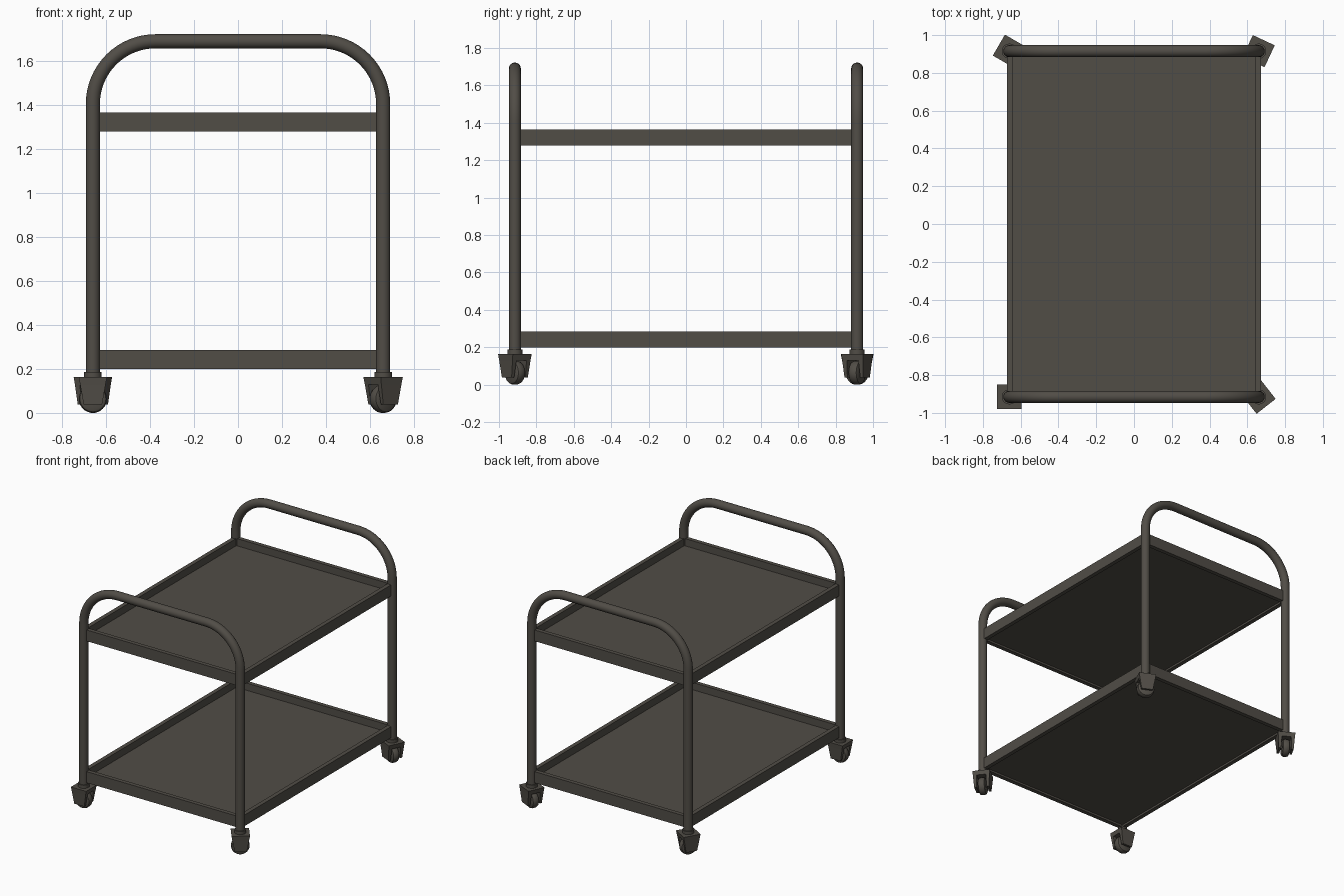
import bpy, bmesh, math
from mathutils import Matrix, Vector

if "Cube" in bpy.data.objects:
    bpy.data.objects.remove(bpy.data.objects["Cube"])

LEG_X, LEG_Y, TUBE_R = 0.66, 0.915, 0.032

steel = bpy.data.materials.new("dark grey steel")
steel.diffuse_color = (0.082, 0.074, 0.062, 1)
steel.use_nodes = True
steel.node_tree.nodes["Principled BSDF"].inputs["Base Color"].default_value = steel.diffuse_color


def finish(name, bm, smooth=False):
    bmesh.ops.recalc_face_normals(bm, faces=bm.faces)
    me = bpy.data.meshes.new(name)
    bm.to_mesh(me)
    bm.free()
    ob = bpy.data.objects.new(name, me)
    bpy.context.collection.objects.link(ob)
    me.materials.append(steel)
    if smooth:
        shade(ob)
    return ob


def shade(ob):
    bpy.ops.object.select_all(action='DESELECT')
    ob.select_set(True)
    bpy.context.view_layer.objects.active = ob
    bpy.ops.object.shade_smooth_by_angle(angle=math.radians(35))


def box(bm, x0, x1, y0, y1, z0, z1):
    m = Matrix.Translation(((x0 + x1) / 2, (y0 + y1) / 2, (z0 + z1) / 2))
    m = m @ Matrix.Diagonal((x1 - x0, y1 - y0, z1 - z0, 1))
    bmesh.ops.create_cube(bm, size=1, matrix=m)


def loft(bm, loops):
    """Closed solid through a list of equal-length point loops."""
    rings = [[bm.verts.new(p) for p in loop] for loop in loops]
    n = len(rings[0])
    for a, b in zip(rings, rings[1:]):
        for i in range(n):
            bm.faces.new((a[i], a[(i + 1) % n], b[(i + 1) % n], b[i]))
    bm.faces.new(rings[0])
    bm.faces.new(rings[-1])


def rect(x, y0, y1, z):
    return [(-x, y0, z), (x, y0, z), (x, y1, z), (-x, y1, z)]


# Hoop frames: two legs joined by a rounded handle
def hoop(name, y):
    bend, top = 0.285, 1.69
    half = [(LEG_X, 0.18)]
    for i in range(17):
        a = math.pi / 2 * i / 16
        half.append((LEG_X - bend + bend * math.cos(a), top - bend + bend * math.sin(a)))
    path = half + [(-x, z) for x, z in reversed(half)]
    bm = bmesh.new()
    loops = []
    for i, (x, z) in enumerate(path):
        p0, p1 = path[max(i - 1, 0)], path[min(i + 1, len(path) - 1)]
        t = Vector((p1[0] - p0[0], 0, p1[1] - p0[1])).normalized()
        if i in (0, len(path) - 1):
            t = Vector((0, 0, 1 if i == 0 else -1))
        side = Vector((0, 1, 0)).cross(t)
        loops.append([Vector((x, y, z)) + TUBE_R * (math.cos(a) * side + math.sin(a) * Vector((0, 1, 0)))
                      for a in (2 * math.pi * k / 24 for k in range(24))])
    loft(bm, loops)
    finish(name, bm, True)


hoop("front_hoop_frame", -LEG_Y)
hoop("back_hoop_frame", LEG_Y)


# Trays: floor panel inside four rim bars
def tray(name, z):
    X, Y, w, h = 0.672, 0.926, 0.032, 0.085
    bm = bmesh.new()
    for s in (-1, 1):
        xs = sorted((s * X, s * (X - w)))
        ys = sorted((s * Y, s * (Y - w)))
        box(bm, *xs, -Y, Y, z, z + h)
        box(bm, -X + w, X - w, *ys, z, z + h)
    box(bm, -X + w, X - w, -Y + w, Y - w, z + 0.015, z + 0.03)
    finish(name, bm)


tray("lower_tray", 0.20)
tray("upper_tray", 1.28)


# Casters: stem, tapered fork and wheel, each swivelled its own way
def caster(name, x, y, degrees):
    place = Matrix.Translation((x, y, 0)) @ Matrix.Rotation(math.radians(degrees), 4, 'Z')
    # stem collar
    bm = bmesh.new()
    bmesh.ops.create_cone(bm, cap_ends=True, segments=24, radius1=0.04, radius2=0.04, depth=0.03,
                          matrix=Matrix.Translation((0, 0, 0.172)))
    finish(name + "_stem", bm, True).matrix_world = place
    # fork crown and two prongs
    bm = bmesh.new()
    loft(bm, [rect(0.064, -0.064, 0.064, 0.163), rect(0.058, -0.061, 0.061, 0.13)])
    for s in (-1, 1):
        loft(bm, [rect(0.058, s * 0.034, s * 0.061, 0.13), rect(0.042, s * 0.038, s * 0.055, 0.038)])
    finish(name + "_fork", bm).matrix_world = place
    # wheel with rounded tread, and axle
    bm = bmesh.new()
    prof = [(0.05, -0.027), (0.059, -0.022), (0.064, -0.01), (0.064, 0.01), (0.059, 0.022), (0.05, 0.027)]
    loft(bm, [[(r * math.cos(a), w, 0.064 + r * math.sin(a))
               for a in (2 * math.pi * k / 32 for k in range(32))] for r, w in prof])
    bmesh.ops.create_cone(bm, cap_ends=True, segments=12, radius1=0.012, radius2=0.012, depth=0.1,
                          matrix=Matrix.Translation((0, 0, 0.064)) @ Matrix.Rotation(math.pi / 2, 4, 'X'))
    finish(name + "_wheel", bm, True).matrix_world = place


caster("front_left_caster", -LEG_X, -LEG_Y, 0)
caster("front_right_caster", LEG_X, -LEG_Y, 38)
caster("back_right_caster", LEG_X, LEG_Y, -25)
caster("back_left_caster", -LEG_X, LEG_Y, 60)
